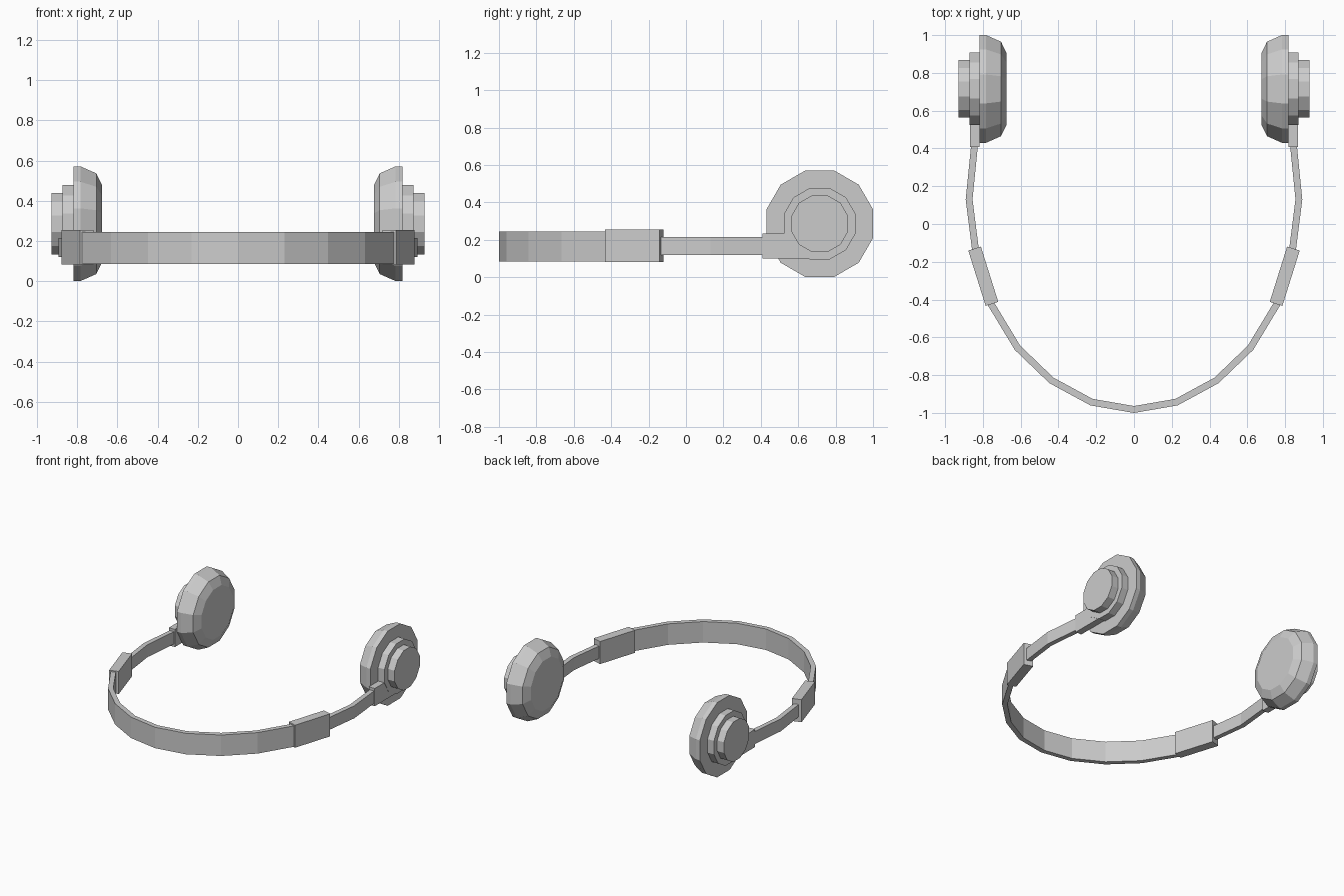
import bpy, bmesh, math
from mathutils import Vector

cube = bpy.data.objects.get("Cube")
if cube:
    bpy.data.objects.remove(cube, do_unlink=True)

grey = bpy.data.materials.new("plain grey")
grey.use_nodes = True
grey.diffuse_color = (0.6, 0.6, 0.6, 1)
grey.node_tree.nodes["Principled BSDF"].inputs["Base Color"].default_value = (0.6, 0.6, 0.6, 1)

CUP_Y, CUP_Z, SIDES = 0.715, 0.286, 12


def finish(name, bm):
    bmesh.ops.recalc_face_normals(bm, faces=bm.faces)
    mesh = bpy.data.meshes.new(name)
    bm.to_mesh(mesh)
    bm.free()
    mesh.materials.append(grey)
    obj = bpy.data.objects.new(name, mesh)
    bpy.context.collection.objects.link(obj)


def loft(name, rings):
    """Skin a closed solid over matching rings of points."""
    bm = bmesh.new()
    loops = [[bm.verts.new(p) for p in ring] for ring in rings]
    n = len(loops[0])
    for a, b in zip(loops, loops[1:]):
        for i in range(n):
            j = (i + 1) % n
            bm.faces.new((a[i], a[j], b[j], b[i]))
    bm.faces.new(loops[0])
    bm.faces.new(loops[-1])
    finish(name, bm)


def disc(name, side, profile):
    """Twelve-sided turned part along x; profile holds (x, flat-to-centre radius)."""
    rings = []
    for x, flat in profile:
        r = flat / math.cos(math.pi / SIDES)
        angles = [(i + 0.5) * math.tau / SIDES for i in range(SIDES)]
        rings.append([(side * x, CUP_Y + r * math.cos(a), CUP_Z + r * math.sin(a)) for a in angles])
    loft(name, rings)


def strip(name, path, thick, low, high):
    """Flat strap following a plan path, mitred at each bend."""
    pts = [Vector(p) for p in path]
    rings = []
    for i, p in enumerate(pts):
        dirs = [(b - a).normalized() for a, b in zip(pts, pts[1:])][max(i - 1, 0):i + 1]
        tangent = sum(dirs, Vector((0, 0))).normalized()
        normal = Vector((-tangent.y, tangent.x))
        off = normal * (thick / 2 / tangent.dot(dirs[0]))
        a, b = p + off, p - off
        rings.append([(a.x, a.y, low), (b.x, b.y, low), (b.x, b.y, high), (a.x, a.y, high)])
    loft(name, rings)


# Headband: one half, mirrored about the centre
half = [(0.225, -0.943), (0.437, -0.828), (0.617, -0.655), (0.762, -0.415)]
band = [(-x, y) for x, y in reversed(half)] + [(0, -0.982)] + half
strip("headband", band, 0.036, 0.085, 0.245)

for side, label in ((1, "left"), (-1, "right")):
    def plan(points):
        return [(side * x, y) for x, y in points]

    # Slider sleeve, arm and hinge
    strip(label + "_slider", plan([(0.752, -0.423), (0.844, -0.13)]), 0.07, 0.082, 0.254)
    strip(label + "_arm", plan([(0.835, -0.17), (0.873, 0.13), (0.843, 0.43)]), 0.036, 0.12, 0.215)
    strip(label + "_hinge", plan([(0.844, 0.408), (0.844, CUP_Y)]), 0.05, 0.1, 0.235)

    # Ear cup: cushion, housing and outer cap
    disc(label + "_cushion", side, [(0.817, 0.285), (0.783, 0.285), (0.704, 0.25), (0.675, 0.19)])
    disc(label + "_housing", side, [(0.81, 0.192), (0.871, 0.192)])
    disc(label + "_cap", side, [(0.865, 0.152), (0.928, 0.152)])
